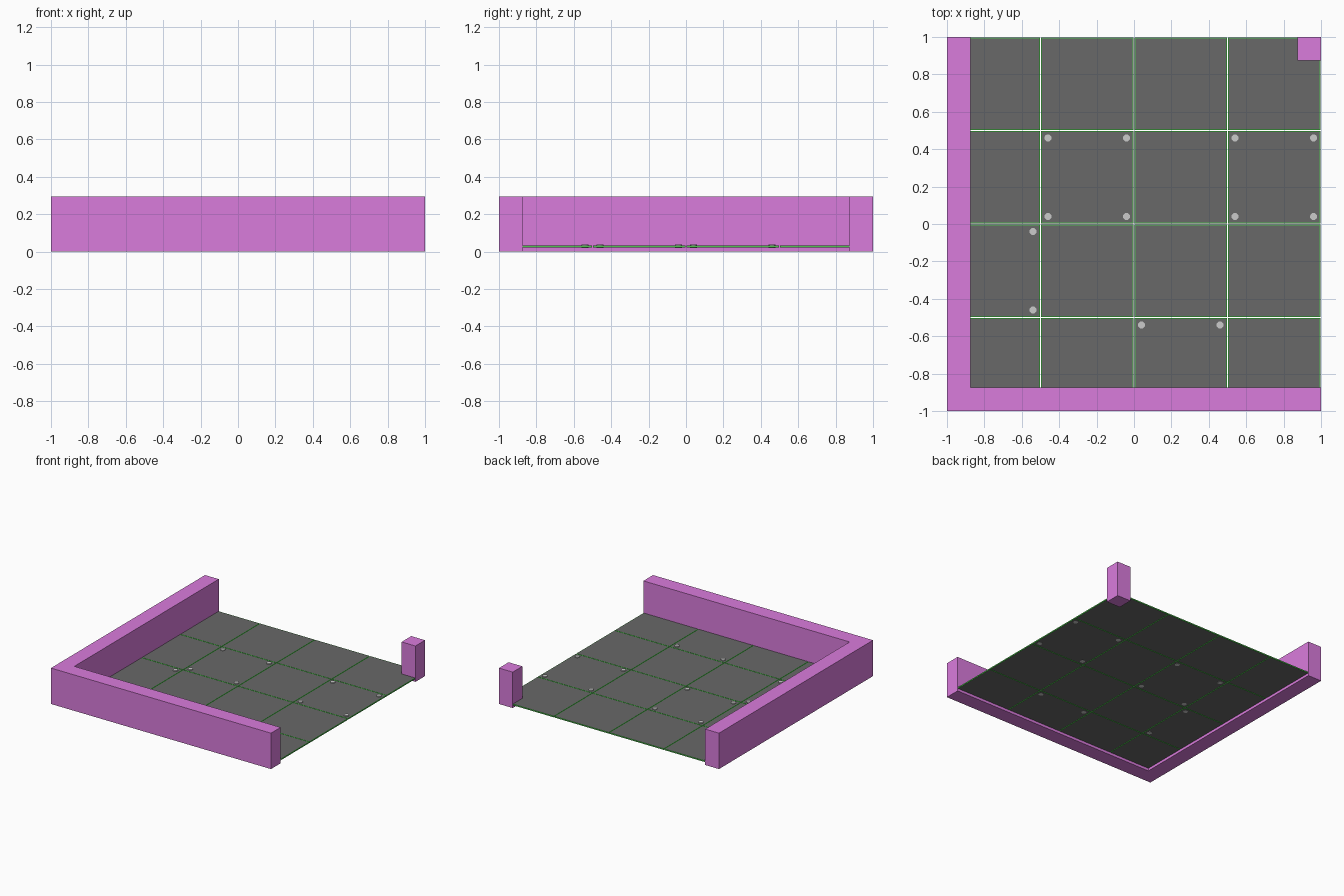
import bpy, bmesh

if "Cube" in bpy.data.objects:
    bpy.data.objects.remove(bpy.data.objects["Cube"])

WALL_H, FLOOR_Z, FLOOR_H = 0.295, 0.022, 0.010


def material(name, rgb):
    m = bpy.data.materials.new(name)
    m.diffuse_color = (*rgb, 1)
    m.use_nodes = True
    m.node_tree.nodes["Principled BSDF"].inputs["Base Color"].default_value = m.diffuse_color
    return m


pink = material("pink", (0.70, 0.20, 0.72))
green = material("green", (0.08, 0.55, 0.08))
dark = material("dark_grey", (0.14, 0.14, 0.14))


def add_object(name, mesh, loc=(0, 0, 0)):
    ob = bpy.data.objects.new(name, mesh)
    ob.location = loc
    bpy.context.collection.objects.link(ob)
    return ob


def prism(name, outline, height, mat):
    bm = bmesh.new()
    face = bm.faces.new([bm.verts.new((x, y, 0)) for x, y in outline])
    top = bmesh.ops.extrude_face_region(bm, geom=[face], use_keep_orig=True)
    verts = [v for v in top["geom"] if isinstance(v, bmesh.types.BMVert)]
    bmesh.ops.translate(bm, verts=verts, vec=(0, 0, height))
    bmesh.ops.recalc_face_normals(bm, faces=bm.faces)
    mesh = bpy.data.meshes.new(name)
    bm.to_mesh(mesh)
    bm.free()
    mesh.materials.append(mat)
    return add_object(name, mesh)


# L-shaped wall along the left and front, and the free corner post
prism("corner_wall", [(-1, -1), (1, -1), (1, -0.875), (-0.875, -0.875),
                      (-0.875, 1), (-1, 1)], WALL_H, pink)
prism("corner_post", [(0.875, 0.875), (1, 0.875), (1, 1), (0.875, 1)], WALL_H, pink)

# Floor tile: grey plate with a thin green rim, shared by all tiles
bm = bmesh.new()
bmesh.ops.create_cube(bm, size=1)
bmesh.ops.scale(bm, vec=(0.496, 0.496, FLOOR_H), verts=bm.verts)
flat = [f for f in bm.faces if abs(f.normal.z) > 0.5]
bmesh.ops.inset_individual(bm, faces=flat, thickness=0.007)
for f in bm.faces:
    f.material_index = 0 if f in flat else 1
tile_mesh = bpy.data.meshes.new("floor_tile")
bm.to_mesh(tile_mesh)
bm.free()
tile_mesh.materials.append(dark)
tile_mesh.materials.append(green)

# Small round stud
bm = bmesh.new()
bmesh.ops.create_cone(bm, cap_ends=True, segments=16, radius1=0.019, radius2=0.019, depth=0.018)
stud_mesh = bpy.data.meshes.new("stud")
bm.to_mesh(stud_mesh)
bm.free()

# Four by four floor; some tiles carry a stud near each corner
studded = {(1, 2), (3, 2), (0, 1), (2, 0)}
for i in range(4):
    for j in range(4):
        cx, cy = -0.75 + 0.5 * i, -0.75 + 0.5 * j
        add_object("floor_tile", tile_mesh, (cx, cy, FLOOR_Z + FLOOR_H / 2))
        if (i, j) in studded:
            for sx in (-0.21, 0.21):
                for sy in (-0.21, 0.21):
                    stud = add_object("stud", stud_mesh, (cx + sx, cy + sy, 0.030))
                    bpy.context.view_layer.objects.active = stud

# Smooth stud sides with sharp rims
bpy.ops.object.select_all(action='DESELECT')
stud.select_set(True)
bpy.ops.object.shade_smooth_by_angle()
